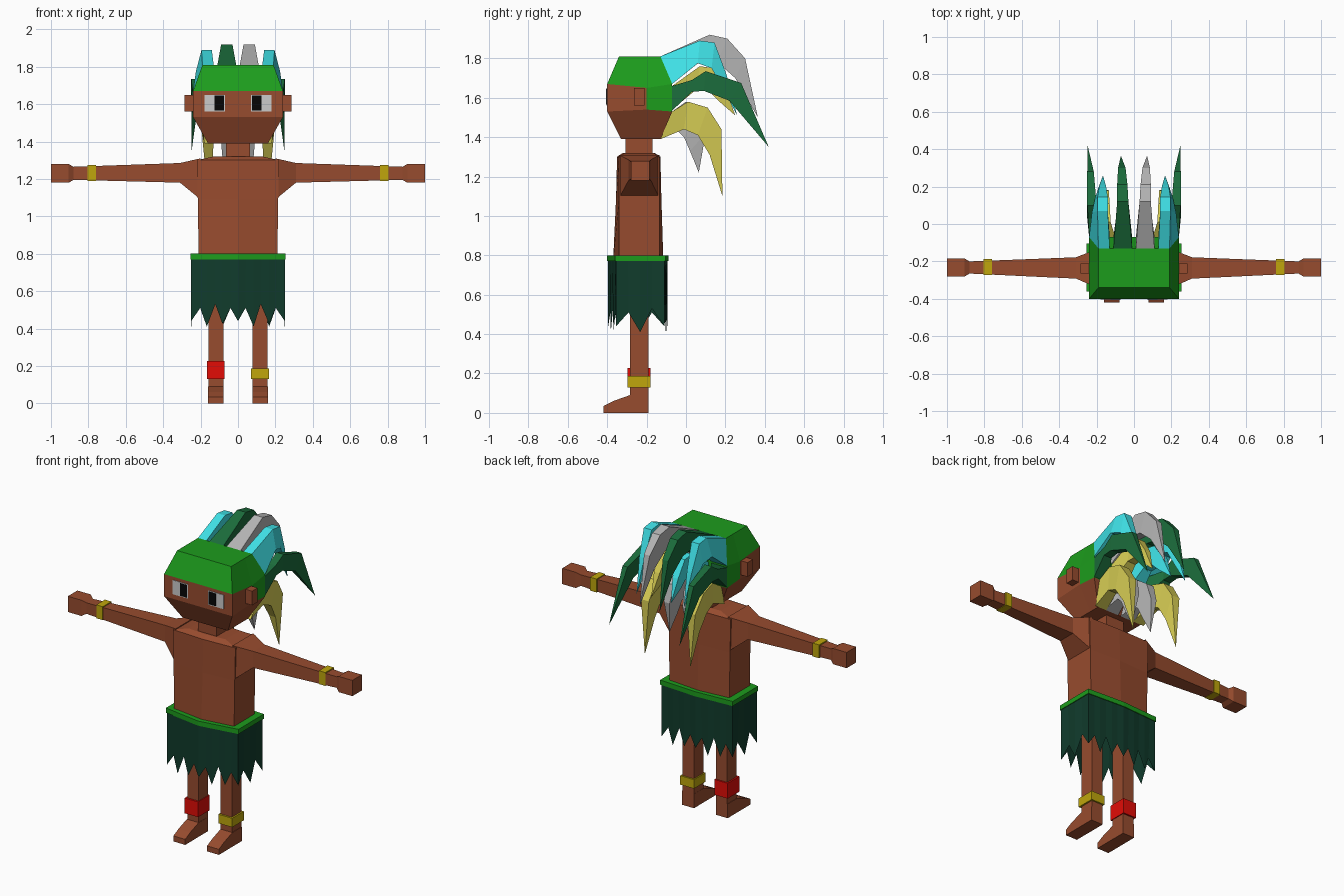
import bpy, bmesh

if "Cube" in bpy.data.objects:
    bpy.data.objects.remove(bpy.data.objects["Cube"])

def mat(name, r, g, b):
    m = bpy.data.materials.new(name)
    m.diffuse_color = [(c / 255) ** 2.2 for c in (r, g, b)] + [1]
    m.use_nodes = True
    m.node_tree.nodes["Principled BSDF"].inputs["Base Color"].default_value = m.diffuse_color
    return m

SKIN = mat("skin", 150, 77, 50)
GREEN = mat("leaf_green", 34, 155, 34)
DARK = mat("dark_green", 33, 108, 62)
SKIRT = mat("skirt_green", 24, 62, 48)
CYAN = mat("cyan", 66, 226, 232)
GREY = mat("grey", 180, 180, 180)
YELLOW = mat("yellow", 215, 205, 85)
GOLD = mat("gold", 190, 165, 20)
RED = mat("red", 225, 20, 15)
WHITE = mat("white", 200, 200, 200)
BLACK = mat("black", 15, 15, 15)

def finish(name, bm, mats):
    bmesh.ops.remove_doubles(bm, verts=bm.verts, dist=1e-5)
    bmesh.ops.recalc_face_normals(bm, faces=bm.faces)
    me = bpy.data.meshes.new(name)
    bm.to_mesh(me)
    bm.free()
    for m in mats:
        me.materials.append(m)
    ob = bpy.data.objects.new(name, me)
    bpy.context.collection.objects.link(ob)
    return ob

def loft(name, rings, mats, caps=True, pick=None):
    """Skin a list of equal-length rings; pick(band, side) gives a material slot."""
    bm = bmesh.new()
    vs = [[bm.verts.new(p) for p in r] for r in rings]
    n = len(rings[0])
    for i in range(len(vs) - 1):
        for j in range(n):
            k = (j + 1) % n
            f = bm.faces.new((vs[i][j], vs[i][k], vs[i + 1][k], vs[i + 1][j]))
            f.material_index = pick(i, j) if pick else 0
    if caps:
        bm.faces.new(vs[0])
        f = bm.faces.new(vs[-1])
        f.material_index = pick(len(vs) - 1, 0) if pick else 0
    return finish(name, bm, mats)

def box(name, x0, x1, y0, y1, z0, z1, m):
    ring = lambda z: [(x0, y0, z), (x1, y0, z), (x1, y1, z), (x0, y1, z)]
    return loft(name, [ring(z0), ring(z1)], [m])

def hexa(x, yf, yc, yb, yd, z):
    """Six-sided body ring: pushed-out centre front and back, four corners."""
    return [(0, yf, z), (x, yc, z), (x, yb, z), (0, yd, z), (-x, yb, z), (-x, yc, z)]

# head with green cap covering the crown and back
def head_ring(x, yf, ym, yb, z, zm):
    return [(-x, yf, z), (x, yf, z), (x, ym, zm), (x, yb, z), (-x, yb, z), (-x, ym, zm)]

def cap_pick(band, side):
    return 1 if band >= 2 or (band == 1 and side in (2, 3, 4)) else 0

loft("head", [head_ring(.16, -.33, -.2, -.13, 1.39, 1.39),
              head_ring(.24, -.40, -.2, -.07, 1.53, 1.54),
              head_ring(.24, -.40, -.2, -.07, 1.67, 1.65),
              head_ring(.19, -.34, -.2, -.13, 1.81, 1.81)], [SKIN, GREEN], pick=cap_pick)
box("neck", -.065, .065, -.307, -.17, 1.28, 1.41, SKIN)

# torso
loft("torso", [hexa(.21, -.37, -.34, -.135, -.115, .77),
               hexa(.215, -.355, -.34, -.135, -.125, 1.09),
               hexa(.22, -.35, -.34, -.135, -.13, 1.30),
               hexa(.13, -.32, -.31, -.165, -.16, 1.32)], [SKIN])

# belt
loft("belt", [hexa(.255, -.40, -.36, -.105, -.09, z) for z in (.77, .80)], [GREEN])

# ragged skirt: zigzag hem following the belt outline
top = hexa(.25, -.395, -.355, -.11, -.095, .77)
hem = [.44, .52, .42, .50, .41, .51, .43]
upper, lower = [], []
for i in range(6):
    a, b = top[i], top[(i + 1) % 6]
    steps = 6 if i not in (1, 4) else 4
    for k in range(steps):
        t = k / steps
        x, y = a[0] + (b[0] - a[0]) * t, a[1] + (b[1] - a[1]) * t
        upper.append((x, y, .77))
        tip = k % 2 == 0
        grow = 1.0 if tip else .97
        lower.append((x * grow, -.235 + (y + .235) * grow,
                      (.44, .41, .425)[(k // 2) % 3] if tip else (.51, .53)[(k // 2) % 2]))
loft("skirt", [upper, lower], [SKIRT], caps=False)

# arms, hands, bracelets, legs, feet, ears and eyes on both sides
for s, side in ((1, "left"), (-1, "right")):
    def arm_ring(x, y0, y1, z0, z1):
        return [(s * x, y0, z0), (s * x, y1, z0), (s * x, y1, z1), (s * x, y0, z1)]
    loft(side + "_arm", [arm_ring(.20, -.34, -.135, 1.09, 1.31),
                         arm_ring(.31, -.292, -.178, 1.18, 1.285),
                         arm_ring(.88, -.265, -.20, 1.195, 1.265),
                         arm_ring(.905, -.25, -.215, 1.21, 1.25)], [SKIN])
    loft(side + "_hand", [arm_ring(.88, -.265, -.20, 1.195, 1.265),
                          arm_ring(.905, -.28, -.185, 1.18, 1.28),
                          arm_ring(1.0, -.28, -.185, 1.18, 1.28)], [SKIN])
    box(side + "_bracelet", s * .76, s * .805, -.273, -.187, 1.19, 1.275, GOLD)
    box(side + "_leg", s * .078, s * .157, -.285, -.19, .08, .78, SKIN)
    foot = [(-.19, 0), (-.42, 0), (-.42, .035), (-.37, .06), (-.285, .09), (-.19, .09)]
    loft(side + "_foot", [[(s * x, y, z) for y, z in foot] for x in (.077, .16)], [SKIN])
    box(side + "_ear", s * .23, s * .285, -.265, -.21, 1.56, 1.65, SKIN)
    box(side + "_eye", s * .07, s * .18, -.403, -.39, 1.56, 1.65, WHITE)
    box(side + "_pupil", s * .075, s * .126, -.405, -.39, 1.565, 1.645, BLACK)
box("gold_anklet", .07, .167, -.297, -.18, .13, .187, GOLD)
box("red_anklet", -.167, -.073, -.297, -.18, .13, .227, RED)

# feathers: side profile = (upper edge, lower edge), tip appended last
TOP_OUT = ([(-.13, 1.81), (.07, 1.89), (.145, 1.88), (.205, 1.72)],
           [(-.07, 1.67), (.06, 1.775), (.13, 1.75), (.195, 1.63)], (.26, 1.51))
TOP_IN = ([(-.13, 1.81), (.12, 1.92), (.21, 1.90), (.30, 1.80)],
          [(-.07, 1.67), (.08, 1.79), (.16, 1.78), (.25, 1.70)], (.365, 1.50))
MID_OUT = ([(-.07, 1.66), (.03, 1.69), (.10, 1.735), (.28, 1.675)],
           [(-.07, 1.535), (.03, 1.63), (.09, 1.635), (.22, 1.585)], (.42, 1.35))
MID_IN = ([(-.07, 1.66), (.07, 1.76), (.14, 1.75), (.20, 1.65)],
          [(-.07, 1.54), (.05, 1.64), (.11, 1.64), (.17, 1.58)], (.25, 1.51))
LOW_OUT = ([(-.07, 1.53), (.01, 1.58), (.11, 1.55), (.18, 1.44)],
           [(-.13, 1.39), (-.01, 1.44), (.06, 1.41), (.12, 1.31)], (.185, 1.10))
LOW_IN = ([(-.07, 1.53), (0, 1.58), (.07, 1.53), (.10, 1.42)],
          [(-.13, 1.39), (-.04, 1.43), (-.01, 1.40), (.02, 1.33)], (.065, 1.22))
# x spans (inner, outer) along each feather, root to tip
OUT = [(.13, .19, .24), (.14, .195, .225), (.14, .195, .21), (.15, .185, .19), (.166,) * 3]
WIDE = [(.13, .24, .24), (.195, .245, .25), (.20, .25, .25), (.215, .25, .25), (.248,) * 3]
LOW = [(.10, .20, .18), (.125, .195, .185), (.13, .20, .19), (.135, .19, .18), (.16,) * 3]
IN = [(.01, .11, .11), (.03, .09, .09), (.035, .09, .09), (.045, .085, .085), (.07,) * 3]

def feather(name, s, profile, span, m):
    up, low, tip = profile
    rings = []
    for (uy, uz), (ly, lz), (a, b, c) in zip(up + [tip], low + [tip], span):
        rings.append([(s * a, uy, uz), (s * b, uy, uz), (s * c, ly, lz), (s * a, ly, lz)])
    # the tip is collapsed to a point, so only the root is capped
    bm_ob = loft(name, rings, [m], caps=False)
    return bm_ob

for s, side in ((1, "left"), (-1, "right")):
    feather(side + "_top_outer_feather", s, TOP_OUT, OUT, CYAN)
    feather(side + "_top_inner_feather", s, TOP_IN, IN, GREY if s > 0 else DARK)
    feather(side + "_middle_outer_feather", s, MID_OUT, WIDE, DARK)
    feather(side + "_middle_inner_feather", s, MID_IN, IN, YELLOW if s > 0 else CYAN)
    feather(side + "_low_outer_feather", s, LOW_OUT, LOW, YELLOW)
    feather(side + "_low_inner_feather", s, LOW_IN, IN, GREY)
